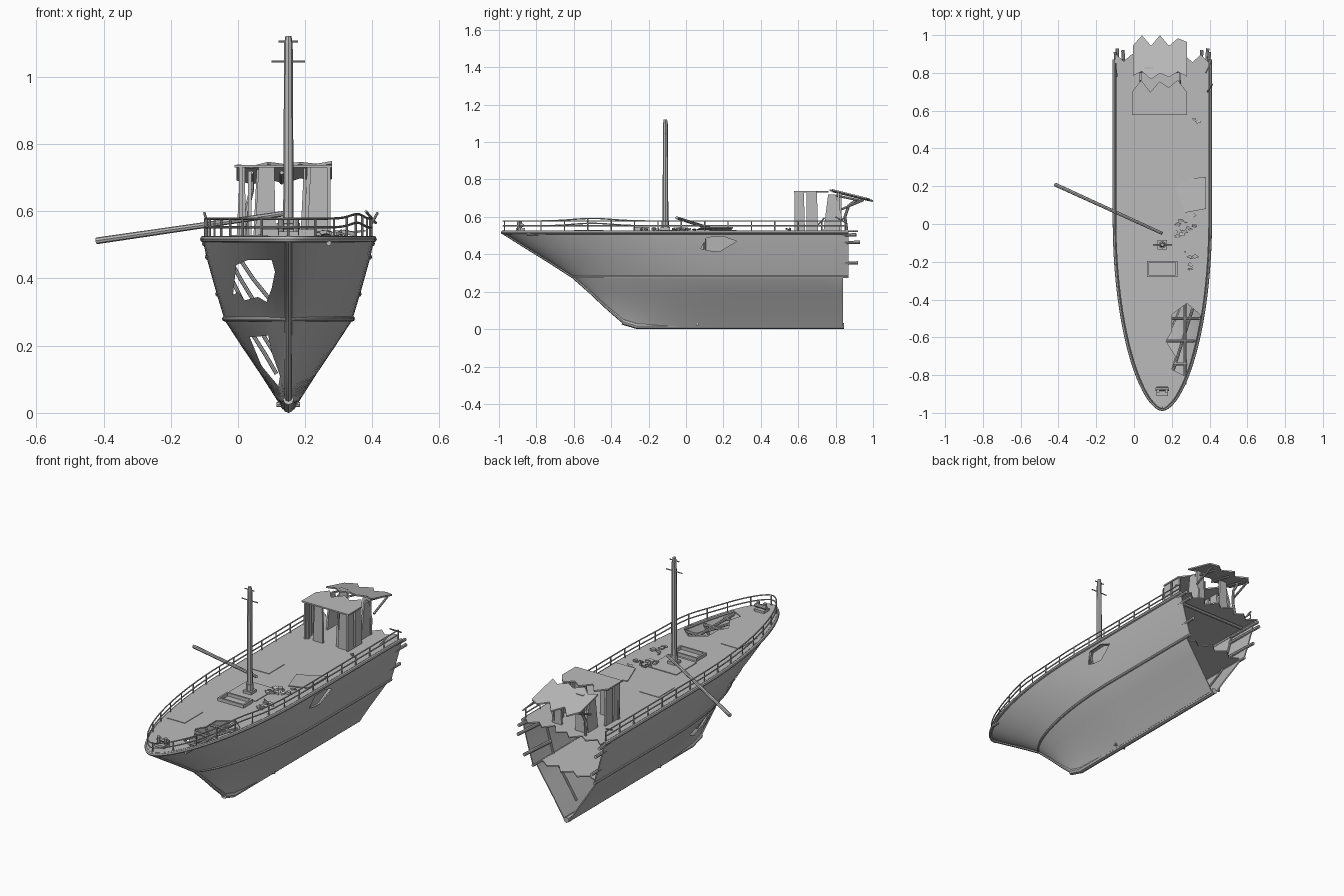
import bpy, bmesh, math, random
from mathutils import Vector

random.seed(4)
if "Cube" in bpy.data.objects:
    bpy.data.objects.remove(bpy.data.objects["Cube"], do_unlink=True)

CX = 0.15            # centreline of the ship
DECK, RUB = 0.52, 0.28
STERN = 0.87
parts = []

grey = bpy.data.materials.new("weathered_grey")
grey.use_nodes = True
grey.diffuse_color = (0.5, 0.5, 0.5, 1)
grey.node_tree.nodes["Principled BSDF"].inputs["Base Color"].default_value = (0.5, 0.5, 0.5, 1)


def add(name, data):
    ob = bpy.data.objects.new(name, data)
    bpy.context.collection.objects.link(ob)
    data.materials.append(grey)
    parts.append(ob)
    return ob


def bake(ob):
    """Turn curves and modifiers into a plain mesh."""
    bpy.context.view_layer.update()
    ev = ob.evaluated_get(bpy.context.evaluated_depsgraph_get())
    mesh = bpy.data.meshes.new_from_object(ev)
    name = ob.name
    parts.remove(ob)
    bpy.data.objects.remove(ob, do_unlink=True)
    return add_mesh(name, mesh)


def add_mesh(name, mesh):
    mesh.materials.clear()
    return add(name, mesh)


def from_bmesh(name, bm):
    mesh = bpy.data.meshes.new(name)
    bm.to_mesh(mesh)
    bm.free()
    return add(name, mesh)


def prism(name, pts, vec):
    """Flat outline pushed along a vector."""
    bm = bmesh.new()
    face = bm.faces.new([bm.verts.new(p) for p in pts])
    new = bmesh.ops.extrude_face_region(bm, geom=[face])["geom"]
    bmesh.ops.translate(bm, verts=[v for v in new if isinstance(v, bmesh.types.BMVert)], vec=vec)
    bmesh.ops.recalc_face_normals(bm, faces=bm.faces[:])
    return from_bmesh(name, bm)


def box(name, x0, x1, y0, y1, z0, z1):
    return prism(name, [(x0, y0, z0), (x1, y0, z0), (x1, y1, z0), (x0, y1, z0)], (0, 0, z1 - z0))


def tube(name, paths, r, taper=1.0):
    """Round bars along one or more paths."""
    cu = bpy.data.curves.new(name, "CURVE")
    cu.dimensions, cu.bevel_depth, cu.bevel_resolution, cu.use_fill_caps = "3D", r, 2, True
    for path in paths:
        sp = cu.splines.new("POLY")
        sp.points.add(len(path) - 1)
        for i, (p, q) in enumerate(zip(sp.points, path)):
            p.co = (*q, 1)
            p.radius = 1 + (taper - 1) * i / (len(path) - 1)
    return bake(add(name, cu))


def cut(ob, cutters):
    for c in cutters:
        c.hide_render = True
        m = ob.modifiers.new("hole", "BOOLEAN")
        m.operation, m.solver, m.object = "DIFFERENCE", "EXACT", c
    ob = bake(ob)
    for c in cutters:
        parts.remove(c)
        bpy.data.objects.remove(c, do_unlink=True)
    return ob


# Hull form: height, half width, stem position, length of the bow taper, bow fullness
ROWS = [(0.012, 0.015, -0.26, 0.5, 0.8), (0.045, 0.035, -0.34, 0.55, 0.8),
        (0.12, 0.083, -0.425, 0.62, 0.75), (0.2, 0.137, -0.51, 0.7, 0.7),
        (0.275, 0.186, -0.595, 0.8, 0.65), (0.28, 0.188, -0.6, 0.8, 0.65),
        (0.37, 0.215, -0.74, 0.88, 0.62), (0.46, 0.24, -0.885, 0.95, 0.6),
        (0.52, 0.253, -0.98, 1.0, 0.58)]


def row(z):
    for a, b in zip(ROWS, ROWS[1:]):
        if z <= b[0]:
            break
    k = min(1, max(0, (z - a[0]) / (b[0] - a[0])))
    return [p + (q - p) * k for p, q in zip(a, b)]


def width(y, z):
    _, h, stem, length, full = row(z)
    t = min(1, max(0, (y - stem) / length))
    return h * (1 - (1 - t) ** 2) ** full


def stations(z, end, n=30):
    stem = row(z)[2]
    return [stem + (end - stem) * (i / n) ** 2 for i in range(n + 1)]


def outline(z, end, inset=0.0, lift=0.0):
    """Path round the bow from one stern corner to the other."""
    ys = stations(z, end)
    half = [(max(0, width(y, z) - inset), y) for y in ys]
    return ([(CX - w, y + (inset if w == 0 else 0), z + lift) for w, y in reversed(half)]
            + [(CX + w, y, z + lift) for w, y in half[1:]])


def jag(x0, x1, y, amp, n):
    return [(x0 + (x1 - x0) * i / n, y + amp * ((i % 2) - 0.5) + random.uniform(-amp, amp) / 3)
            for i in range(n + 1)]


# Hull shell with torn holes
bm = bmesh.new()
grid = [[bm.verts.new(p) for p in outline(r[0], 0.84 if r[0] < RUB else STERN)] for r in ROWS]
for a, b in zip(grid, grid[1:]):
    for i in range(len(a) - 1):
        bm.faces.new((a[i], a[i + 1], b[i + 1], b[i]))
hull = from_bmesh("hull", bm)
sol = hull.modifiers.new("plating", "SOLIDIFY")
sol.thickness, sol.offset = 0.006, 0
upper = [(-0.005, 0.44), (0.03, 0.455), (0.1, 0.455), (0.11, 0.42), (0.1, 0.37), (0.085, 0.33),
         (0.06, 0.345), (0.02, 0.335), (0, 0.36), (-0.015, 0.35)]
lower = [(0.035, 0.225), (0.09, 0.23), (0.1, 0.18), (0.125, 0.11), (0.12, 0.08), (0.07, 0.14)]
side = [(0.08, 0.43), (0.11, 0.49), (0.2, 0.495), (0.27, 0.47), (0.22, 0.44), (0.18, 0.415), (0.12, 0.42)]
hull = cut(hull, [prism("cutter", [(x, -1.1, z) for x, z in upper], (0, 1.1, 0)),
                  prism("cutter", [(x, -1.1, z) for x, z in lower], (0, 1.1, 0)),
                  prism("cutter", [(0.3, y, z) for y, z in side], (0.2, 0, 0))])

# Bent plate pushed in behind the side hole
prism("dented_plate", [(0.378 - 0.1 * (0.5 - z), y, z) for y, z in side], (-0.005, 0, 0))

# Frames inside the hull
ribs = []
for y in (-0.62, -0.5, -0.38, -0.26, 0.1, 0.4, 0.7):
    for s in (-1, 1):
        zs = [0.06 + 0.45 * i / 8 for i in range(9)]
        rib = [(CX + s * (width(y, z) - 0.009), y, z) for z in zs if width(y, z) > 0.02]
        ribs.append(rib)
tube("hull_ribs", ribs, 0.006)

# Keel, stem and side rails
keel = [(CX, r[2], r[0]) for r in reversed(ROWS)]
tube("stem_bar", [keel], 0.011)
tube("keel", [[(CX, -0.34, 0.04), (CX, -0.26, 0.016), (CX, 0.845, 0.016)]], 0.016)
tube("rubbing_rail", [outline(RUB, STERN, -0.002)], 0.008)
tube("gunwale", [outline(DECK, STERN, 0, -0.003)], 0.01)

# Main deck with a ragged stern and a hole near the bow
stern = [(x, y, DECK) for x, y in jag(0.4, -0.1, 0.885, 0.05, 11)]
deck = prism("deck", outline(DECK, 0.85, 0.003) + stern, (0, 0, 0.007))
hole = [(0.28, -0.42), (0.35, -0.48), (0.345, -0.6), (0.31, -0.72), (0.28, -0.81), (0.2, -0.77),
        (0.22, -0.7), (0.17, -0.62), (0.2, -0.57), (0.2, -0.48)]
deck = cut(deck, [prism("cutter", [(x, y, 0.4) for x, y in hole], (0, 0, 0.3))])
tube("deck_beams", [[(CX - width(y, 0.5) + 0.01, y, 0.505), (CX + width(y, 0.5) - 0.01, y, 0.505)]
                    for y in (-0.74, -0.62, -0.5)]
     + [[(0.27, -0.85, 0.505), (0.27, -0.4, 0.505)], [(0.2, -0.8, 0.5), (0.31, -0.45, 0.5)]], 0.008)

# Lower deck, open at the stern
torn = [(x, y, RUB) for x, y in jag(0.325, -0.025, 0.83, 0.04, 7)]
prism("lower_deck", outline(RUB, 0.8, 0.006) + torn, (0, 0, 0.006))

# Guard rail, bent upwards in places
def bend(p):
    return (p[0], p[1], p[2] + (0.014 * math.exp(-((p[1] + 0.5) / 0.15) ** 2) if p[0] > CX else 0))


tube("guard_rails", [[bend(p) for p in outline(DECK, 0.85, 0.006, h)] for h in (0.058, 0.032)], 0.0035)
posts = [[(CX, -0.97, DECK), (CX, -0.97, 0.578)]]
for i in range(15):
    y = -0.9 + i * 0.125
    for s in (-1, 1):
        x = CX + s * (width(y, DECK) - 0.006)
        posts.append([(x, y, DECK), bend((x, y, 0.578))])
tube("rail_posts", posts, 0.0035)
tube("bent_rail_ends", [[(0.39, 0.7, 0.55), (0.415, 0.74, 0.595)], [(0.38, 0.8, 0.6), (0.41, 0.86, 0.565)],
                        [(-0.09, 0.78, 0.56), (-0.1, 0.85, 0.595)]], 0.004)

# Mast with crossbars, and the fallen boom
box("mast_foot", 0.125, 0.175, -0.135, -0.085, 0.525, 0.545)
tube("mast_collar", [[(0.15, -0.11, 0.52), (0.15, -0.11, 0.58)]], 0.02)
tube("mast", [[(0.15, -0.11, 0.52), (0.15, -0.11, 1.1)]], 0.016, 0.8)
tube("mast_tip", [[(0.15, -0.11, 1.1), (0.15, -0.11, 1.122)]], 0.0125, 0.7)
tube("crossbars", [[(0.1, -0.11, 1.045), (0.2, -0.11, 1.045)],
                   [(0.12, -0.11, 1.105), (0.178, -0.11, 1.105)]], 0.003)
tube("fallen_boom", [[(-0.42, 0.21, 0.512), (0.15, -0.05, 0.595)]], 0.01, 0.8)

# Hatch coaming and loose deck plates
for x0, x1, y0, y1 in ((0.07, 0.23, -0.28, -0.27), (0.07, 0.23, -0.205, -0.195),
                       (0.07, 0.08, -0.28, -0.195), (0.22, 0.23, -0.28, -0.195)):
    box("hatch_coaming", x0, x1, y0, y1, 0.525, 0.545)
box("hatch_plate", 0.06, 0.235, -0.18, 0.0, 0.525, 0.531)
box("foredeck_plate", -0.02, 0.09, -0.6, -0.44, 0.525, 0.53)
box("side_plate", -0.02, 0.1, 0.13, 0.27, 0.525, 0.53)
prism("buckled_plate", [(0.22, 0.2, 0.527), (0.3, 0.24, 0.527), (0.38, 0.25, 0.54),
                        (0.38, 0.08, 0.54), (0.27, 0.06, 0.53)], (0, 0, 0.005))

# Windlass and bollards on the bow
box("windlass_base", 0.12, 0.18, -0.91, -0.86, 0.525, 0.54)
for x in (0.128, 0.172):
    tube("bollard", [[(x, -0.885, 0.53), (x, -0.885, 0.575)]], 0.009)
tube("windlass_drum", [[(0.115, -0.875, 0.555), (0.185, -0.875, 0.555)]], 0.01)

# Scattered debris
for i in range(24):
    cx, cy = random.choice([(0.27, 0.0), (0.31, -0.19), (0.27, -0.02), (0.34, 0.57)])
    p = Vector((cx + random.uniform(-0.05, 0.05), cy + random.uniform(-0.05, 0.05), 0.53))
    a, size = random.uniform(0, math.tau), random.uniform(0.008, 0.022)
    pts = [p + Vector((size * math.cos(a + k), size * 0.6 * math.sin(a + k), 0.004 * math.sin(k)))
           for k in (0, 1.5, 2.8, 4.4)]
    prism("debris", pts, (0, 0, random.uniform(0.004, 0.012)))

# Wheelhouse: broken wall panels under two torn roofs
for x0, x1, y in ((0.0, 0.02, 0.59), (0.055, 0.108, 0.59), (0.19, 0.2, 0.6), (0.21, 0.268, 0.59),
                  (0.05, 0.1, 0.82), (0.2, 0.25, 0.81)):
    prism("wall_panel", [(x0 - 0.004, y, 0.525), (x1 + 0.004, y, 0.525), (x1, y, 0.733), (x0 + 0.006, y, 0.733)],
          (0, 0.012, 0))
for x in (0.003, 0.265):
    for y0, y1 in ((0.58, 0.63), (0.645, 0.7)):
        prism("side_panel", [(x, y0, 0.525), (x, y1 + 0.006, 0.525), (x, y1, 0.733), (x, y0, 0.733)], (0.01, 0, 0))
for x in (0.03, 0.24):
    prism("rear_panel", [(x, 0.735, 0.525), (x, 0.82, 0.525), (x, 0.835, 0.6), (x, 0.8, 0.72), (x, 0.76, 0.72)],
          (0.01, 0, 0))
prism("front_roof", [(-0.01, 0.577, 0.73), (0.28, 0.577, 0.73)]
      + [(x, y, 0.73) for x, y in jag(0.28, -0.01, 0.73, 0.04, 6)], (0, 0, 0.008))
edge = jag(-0.005, 0.28, 0.79, 0.03, 6) + jag(0.28, -0.005, 0.972, 0.035, 6)
prism("rear_roof", [(x, y, 0.74 - 0.25 * (y - 0.77) + 0.03 * (x - CX)) for x, y in edge], (0, 0, 0.008))
tube("roof_struts", [[(x, 0.83, 0.64), (x, 0.95, 0.69)] for x in (0.01, 0.26)]
     + [[(x, 0.8, 0.715), (x, 0.94, 0.685)] for x in (0.04, 0.13, 0.23)], 0.006)
tube("bent_post", [[(0.02, 0.86, 0.53), (0.025, 0.85, 0.6), (0.04, 0.87, 0.66), (0.04, 0.91, 0.69)]], 0.008)

# Broken beams sticking out of the stern
beams = []
for s in (-1, 1):
    for z, y1 in ((0.5, 0.91), (0.46, 0.93), (0.35, 0.92)):
        x = CX + s * (width(0.8, z) - 0.012)
        beams.append([(x, 0.7, z), (x + s * 0.012, y1, z + 0.004)])
tube("broken_beams", beams, 0.009)
tube("stern_crossbeam", [[(-0.08, 0.8, 0.505), (0.38, 0.8, 0.505)]], 0.009)

# Small fittings by the keel
for s in (-1, 1):
    tube("keel_fitting", [[(CX + s * 0.015, 0.06, 0.025), (CX + s * 0.035, 0.06, 0.025)]], 0.008)

# Smooth the rounded parts, keep edges crisp
bpy.ops.object.select_all(action="DESELECT")
for ob in parts:
    ob.select_set(True)
bpy.context.view_layer.objects.active = hull
bpy.ops.object.shade_smooth_by_angle(angle=math.radians(35))
